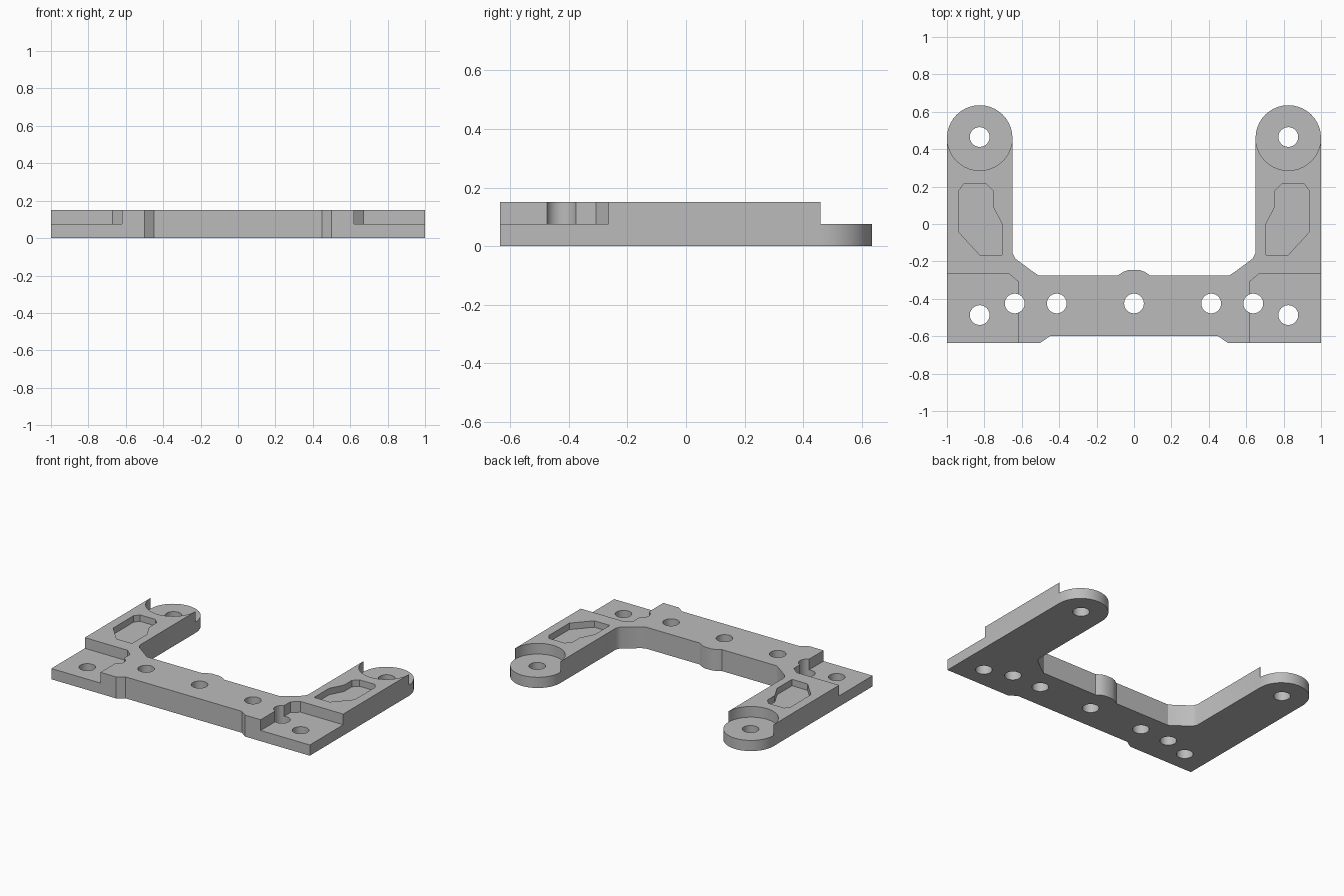
import bpy, bmesh
from math import sin, cos, pi

cube = bpy.data.objects.get("Cube")
if cube:
    bpy.data.objects.remove(cube, do_unlink=True)

THICK, STEP, POCKET_FLOOR = 0.15, 0.075, 0.105
EAR_X, EAR_Y, EAR_R, HOLE_R = 0.825, 0.46, 0.175, 0.053

grey = bpy.data.materials.new("plain grey")
grey.use_nodes = True
grey.diffuse_color = (0.5, 0.5, 0.5, 1)
grey.node_tree.nodes["Principled BSDF"].inputs["Base Color"].default_value = (0.5, 0.5, 0.5, 1)


def arc(cx, cy, r, start, end, n):
    return [(cx + r * cos(start + (end - start) * i / n),
             cy + r * sin(start + (end - start) * i / n)) for i in range(n + 1)]


def flip(points):
    return [(-x, y) for x, y in points]


def prism(name, points, low, high):
    """Extrude a closed outline between two heights."""
    bm = bmesh.new()
    face = bm.faces.new([bm.verts.new((x, y, low)) for x, y in points])
    top = bmesh.ops.extrude_face_region(bm, geom=[face])["geom"]
    bmesh.ops.translate(bm, vec=(0, 0, high - low),
                        verts=[v for v in top if isinstance(v, bmesh.types.BMVert)])
    bmesh.ops.recalc_face_normals(bm, faces=bm.faces)
    mesh = bpy.data.meshes.new(name)
    bm.to_mesh(mesh)
    bm.free()
    obj = bpy.data.objects.new(name, mesh)
    bpy.context.collection.objects.link(obj)
    return obj


def cut(target, points, low, high):
    """Subtract a prism from the target."""
    cutter = prism("cutter", points, low, high)
    cutter.hide_render = True
    mod = target.modifiers.new("cut", "BOOLEAN")
    mod.operation, mod.solver, mod.object = "DIFFERENCE", "EXACT", cutter
    bpy.context.view_layer.objects.active = target
    bpy.ops.object.modifier_apply(modifier=mod.name)
    bpy.data.objects.remove(cutter, do_unlink=True)


# Right-hand half of the outline, from front middle round to back middle
half = [(0.45, -0.6), (0.5, -0.635), (1, -0.635)]
half += arc(EAR_X, EAR_Y, EAR_R, 0, pi, 20)
half += [(0.65, -0.155), (0.635, -0.185), (0.54, -0.255), (0.51, -0.275),
         (0.085, -0.275), (0.06, -0.257), (0.03, -0.246)]
bracket = prism("mounting_bracket", half + flip(half)[::-1], 0, THICK)
bracket.data.materials.append(grey)

# Lowered ears, lowered front corners and shallow arm pockets
ear_cut = arc(EAR_X, EAR_Y, EAR_R - 0.001, pi, 2 * pi, 20)
ear_cut += [(1.1, EAR_Y), (1.1, 0.8), (0.55, 0.8), (0.55, EAR_Y)]
corner_cut = [(0.62, -0.8), (1.1, -0.8), (1.1, -0.265), (0.67, -0.265), (0.62, -0.307)]
pocket = [(0.91, 0.215), (0.79, 0.215), (0.755, 0.18), (0.755, 0.095), (0.705, 0),
          (0.705, -0.165), (0.825, -0.165), (0.935, -0.045), (0.935, 0.18)]
for outline, floor in ((ear_cut, STEP), (corner_cut, STEP), (pocket, POCKET_FLOOR)):
    cut(bracket, outline, floor, 0.3)
    cut(bracket, flip(outline), floor, 0.3)

# Through holes
holes = [(0, -0.425)]
for x, y in ((EAR_X, EAR_Y + 0.005), (EAR_X, -0.487), (0.638, -0.425), (0.413, -0.425)):
    holes += [(x, y), (-x, y)]
for x, y in holes:
    cut(bracket, arc(x, y, HOLE_R, 0, 2 * pi, 24)[:-1], -0.1, 0.3)

# Smooth curved walls, crisp edges
bpy.ops.object.select_all(action="DESELECT")
bracket.select_set(True)
bpy.context.view_layer.objects.active = bracket
bpy.ops.object.shade_smooth_by_angle(angle=pi / 6)
